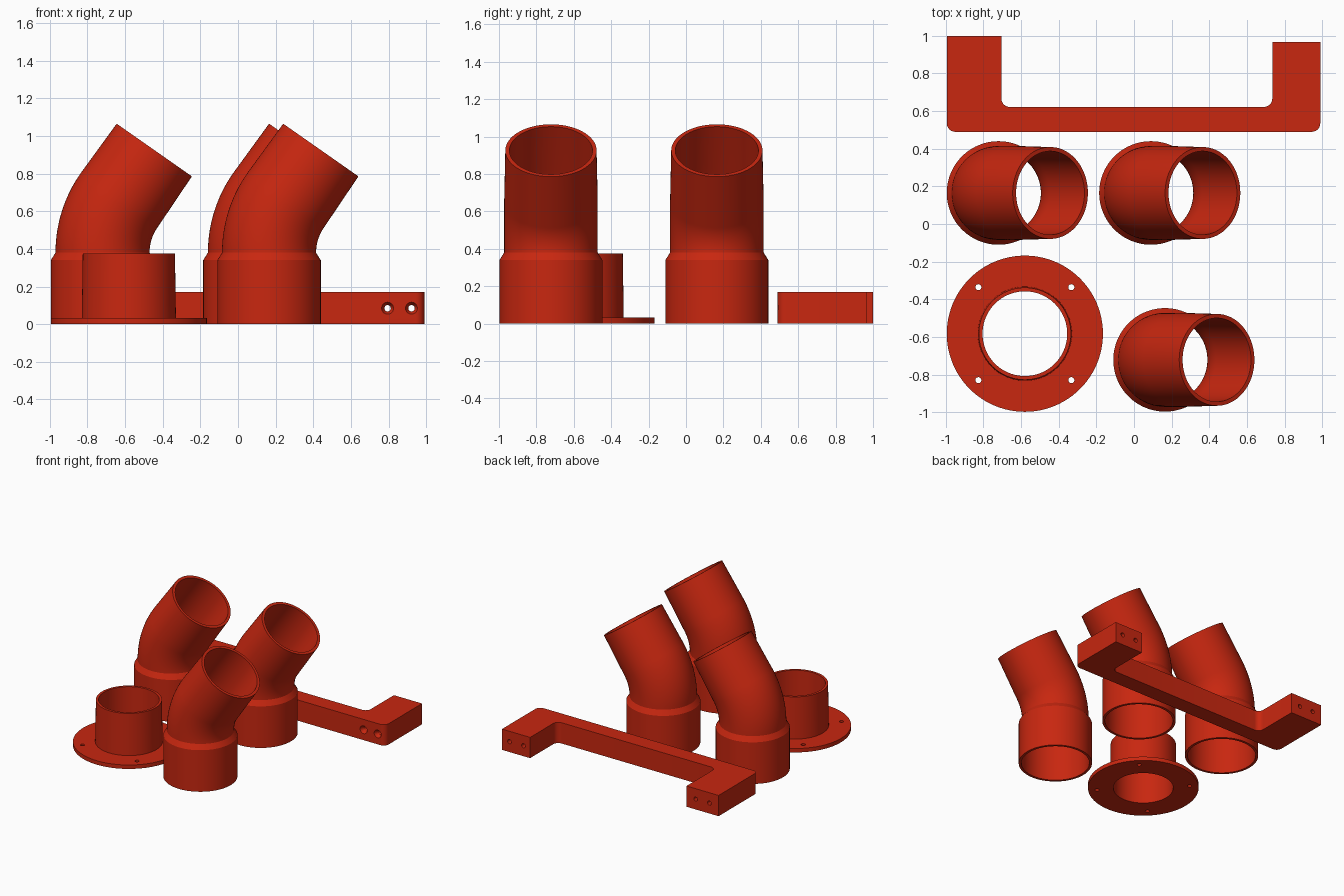
import bpy, bmesh
from math import sin, cos, pi, radians
from mathutils import Vector, Matrix

if "Cube" in bpy.data.objects:
    bpy.data.objects.remove(bpy.data.objects["Cube"])

RED = (0.58, 0.02, 0.005, 1)
red = bpy.data.materials.new("red plastic")
red.use_nodes = True
red.diffuse_color = RED
red.node_tree.nodes["Principled BSDF"].inputs["Base Color"].default_value = RED

SIDES = 96
BEND = radians(35)


def add_object(name, bm, location=(0, 0, 0)):
    bmesh.ops.recalc_face_normals(bm, faces=bm.faces)
    mesh = bpy.data.meshes.new(name)
    bm.to_mesh(mesh)
    bm.free()
    mesh.materials.append(red)
    obj = bpy.data.objects.new(name, mesh)
    obj.location = location
    bpy.context.collection.objects.link(obj)
    return obj


def smooth(obj):
    bpy.ops.object.select_all(action="DESELECT")
    obj.select_set(True)
    bpy.context.view_layer.objects.active = obj
    bpy.ops.object.shade_smooth_by_angle(angle=radians(25))


def ring_shell(rings):
    """Closed skin through a loop of (centre, tilt, radius) rings."""
    bm = bmesh.new()
    loops = []
    for centre, tilt, radius in rings:
        rot = Matrix.Rotation(tilt, 3, "Y")
        loops.append([bm.verts.new(Vector(centre) + rot @ Vector(
            (radius * cos(2 * pi * i / SIDES), radius * sin(2 * pi * i / SIDES), 0)))
            for i in range(SIDES)])
    for a, b in zip(loops, loops[1:] + loops[:1]):
        for i in range(SIDES):
            j = (i + 1) % SIDES
            bm.faces.new((a[i], a[j], b[j], b[i]))
    return bm


def upright(radius, z):
    return ((0, 0, z), 0, radius)


def cut_holes(obj, holes):
    """Bore cylinders given as (centre, radius, depth, axis tilt about x, end radius)."""
    bm = bmesh.new()
    for centre, r1, r2, depth, tilt in holes:
        bmesh.ops.create_cone(bm, cap_ends=True, segments=24, radius1=r1, radius2=r2, depth=depth,
                              matrix=Matrix.Translation(centre) @ Matrix.Rotation(tilt, 4, "X"))
    cutter = add_object("hole_cutter", bm)
    cutter.hide_render = True
    mod = obj.modifiers.new("holes", "BOOLEAN")
    mod.operation = "DIFFERENCE"
    mod.solver = "EXACT"
    mod.object = cutter
    bpy.context.view_layer.objects.active = obj
    bpy.ops.object.modifier_apply(modifier=mod.name)
    bpy.data.objects.remove(cutter)


# Angled pipe elbows: socket, shoulder, bend and straight spigot
def elbow(name, x, y):
    base, bend_radius, straight = 0.38, 0.484, 0.327
    steps = 16
    path = []
    for k in range(steps + 1):
        t = BEND * k / steps
        path.append(((bend_radius * (1 - cos(t)), 0, base + bend_radius * sin(t)), t))
    end = Vector(path[-1][0]) + straight * Vector((sin(BEND), 0, cos(BEND)))
    outer = [(c, t, 0.25) for c, t in path] + [(end, BEND, 0.244)]
    inner = [(end, BEND, 0.222)] + [(c, t, 0.225) for c, t in reversed(path)]
    socket_out = [upright(0.275, 0), upright(0.275, 0.34)]
    socket_in = [upright(0.225, 0.34), upright(0.252, 0.34), upright(0.255, 0)]
    smooth(add_object(name, ring_shell(socket_out + outer + inner + socket_in), (x, y, 0)))


elbow("back_right_elbow", -0.72, 0.165)
elbow("back_left_elbow", 0.09, 0.165)
elbow("front_elbow", 0.165, -0.722)

# Flanged pipe collar with four screw holes
fx, fy = -0.58, -0.583
flange = add_object("flange_collar", ring_shell([
    upright(0.225, 0), upright(0.415, 0), upright(0.415, 0.032), upright(0.25, 0.032),
    upright(0.245, 0.375), upright(0.225, 0.375)]), (fx, fy, 0))
bpy.context.view_layer.update()
cut_holes(flange, [((fx + sx * 0.247, fy + sy * 0.247, 0), 0.016, 0.016, 0.2, 0)
                   for sx in (-1, 1) for sy in (-1, 1)])
smooth(flange)

# Bracket: bar with two legs, rounded at the bar corners
outline = [(-0.995, 0.49), (0.99, 0.49), (0.99, 0.967), (0.735, 0.967),
           (0.735, 0.622), (-0.705, 0.622), (-0.705, 1.0), (-0.995, 1.0)]
bm = bmesh.new()
face = bm.faces.new([bm.verts.new((x, y, 0)) for x, y in outline])
bmesh.ops.bevel(bm, geom=[v for v in bm.verts if v.co.y < 0.7], offset=0.045,
                segments=8, profile=0.5, affect="VERTICES")
top = bmesh.ops.extrude_face_region(bm, geom=bm.faces[:])["geom"]
bmesh.ops.translate(bm, vec=(0, 0, 0.17), verts=[v for v in top if isinstance(v, bmesh.types.BMVert)])
bracket = add_object("bracket", bm)
hole_xs = (-0.912, -0.788, 0.795, 0.922)
cut_holes(bracket, [((x, 0.75, 0.085), 0.017, 0.017, 1, pi / 2) for x in hole_xs])
# Countersinks on the front of each hole
cut_holes(bracket, [((x, 0.5, 0.085), 0.017, 0.037, 0.04, pi / 2) for x in hole_xs])
smooth(bracket)
